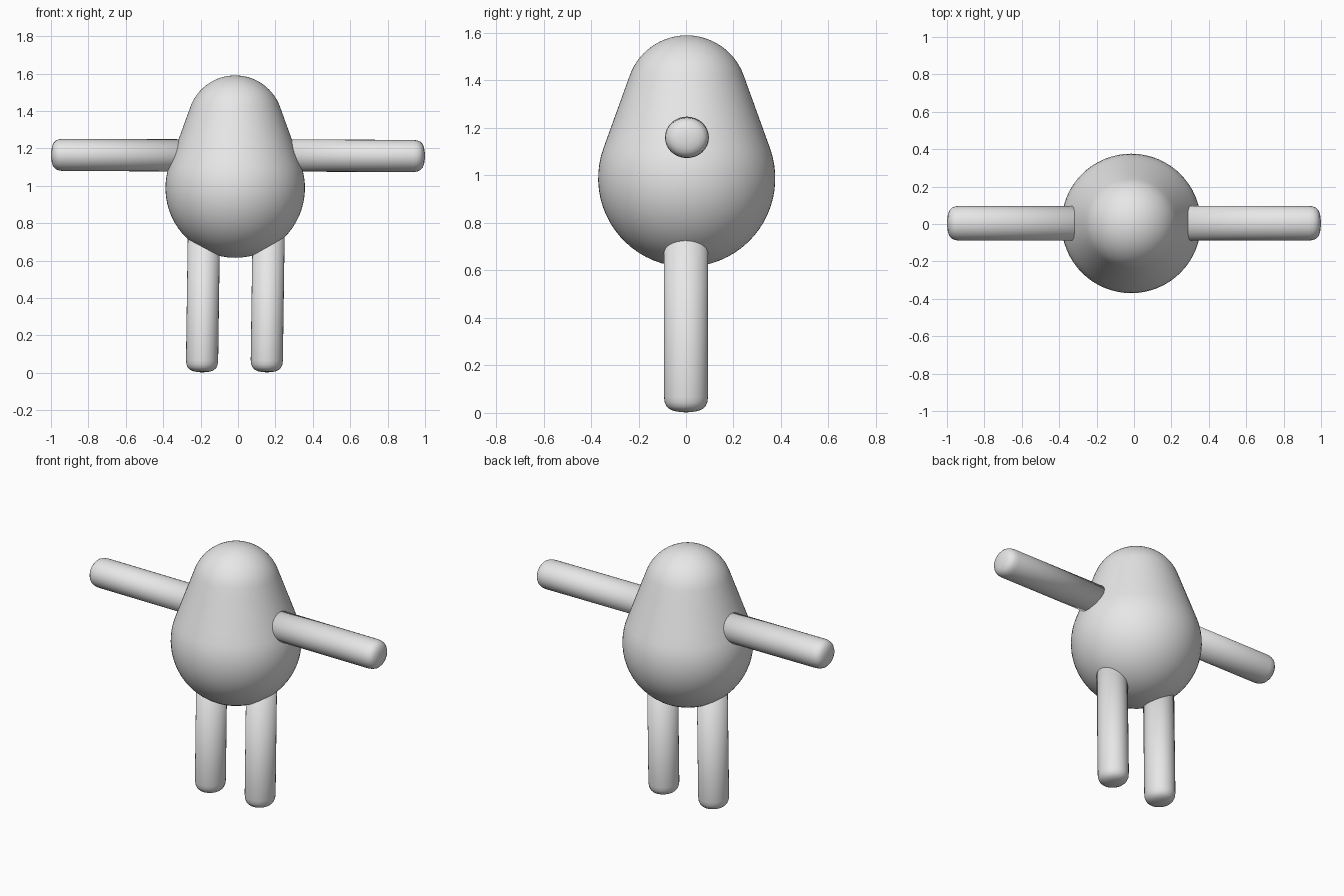
import bpy
import bmesh
from math import sin, cos, asin, atan2, pi
from mathutils import Matrix, Vector

cube = bpy.data.objects.get("Cube")
if cube:
    bpy.data.objects.remove(cube, do_unlink=True)

grey = bpy.data.materials.new("plain_grey")
grey.use_nodes = True
colour = (0.8, 0.8, 0.8, 1)
grey.diffuse_color = colour
grey.node_tree.nodes["Principled BSDF"].inputs["Base Color"].default_value = colour


def lathe(name, profile, sides, matrix):
    """Turn a (radius, height) profile about z, then place it."""
    bm = bmesh.new()
    verts = [bm.verts.new((r, 0, z)) for r, z in profile]
    edges = [bm.edges.new(pair) for pair in zip(verts, verts[1:])]
    bmesh.ops.spin(bm, geom=verts + edges, cent=(0, 0, 0), axis=(0, 0, 1),
                   angle=2 * pi, steps=sides)
    bmesh.ops.remove_doubles(bm, verts=bm.verts, dist=0.0005)
    bm.transform(matrix)
    bmesh.ops.recalc_face_normals(bm, faces=bm.faces)
    mesh = bpy.data.meshes.new(name)
    bm.to_mesh(mesh)
    bm.free()
    mesh.materials.append(grey)
    mesh.shade_smooth()
    obj = bpy.data.objects.new(name, mesh)
    bpy.context.collection.objects.link(obj)
    return obj


# Pear body: two round ends joined by a tangent cone
low_r, low_z = 0.373, 0.988
top_r, top_z = 0.255, 1.335
tangent = asin((low_r - top_r) / (top_z - low_z))


def arc(radius, centre, start, end, steps):
    angles = [start + (end - start) * i / steps for i in range(steps + 1)]
    return [(max(0, radius * cos(a)), centre + radius * sin(a)) for a in angles]


lower = arc(low_r, low_z, -pi / 2, tangent, 20)
upper = arc(top_r, top_z, tangent, pi / 2, 14)
cone = [Vector(lower[-1]).lerp(Vector(upper[0]), i / 5) for i in range(1, 5)]
lathe("body", lower + [tuple(p) for p in cone] + upper, 64,
      Matrix.Translation((-0.015, 0.003, 0)))


# Limbs: slightly oval rods with a softly domed tip
def limb(name, tip, root):
    tip, root = Vector(tip), Vector(root)
    along = root - tip
    profile = [(0, 0), (0.3, 0.002), (0.55, 0.006), (0.75, 0.014),
               (0.89, 0.026), (0.97, 0.043), (1, 0.065),
               (1, along.length), (0, along.length)]
    place = (Matrix.Translation(tip)
             @ Matrix.Rotation(atan2(along.x, along.z), 4, 'Y')
             @ Matrix.Diagonal((0.086, 0.0926, 1, 1)))
    lathe(name, profile, 32, place)


for side, sign in (("left", 1), ("right", -1)):
    limb(side + "_arm", (sign, 0.004, 1.162 - 0.003 * sign),
         (0.15 * sign, 0.004, 1.162))
    foot_x = -0.02 + 0.173 * sign
    limb(side + "_leg", (foot_x, 0, 0.002), (foot_x + 0.012, 0, 0.85))
